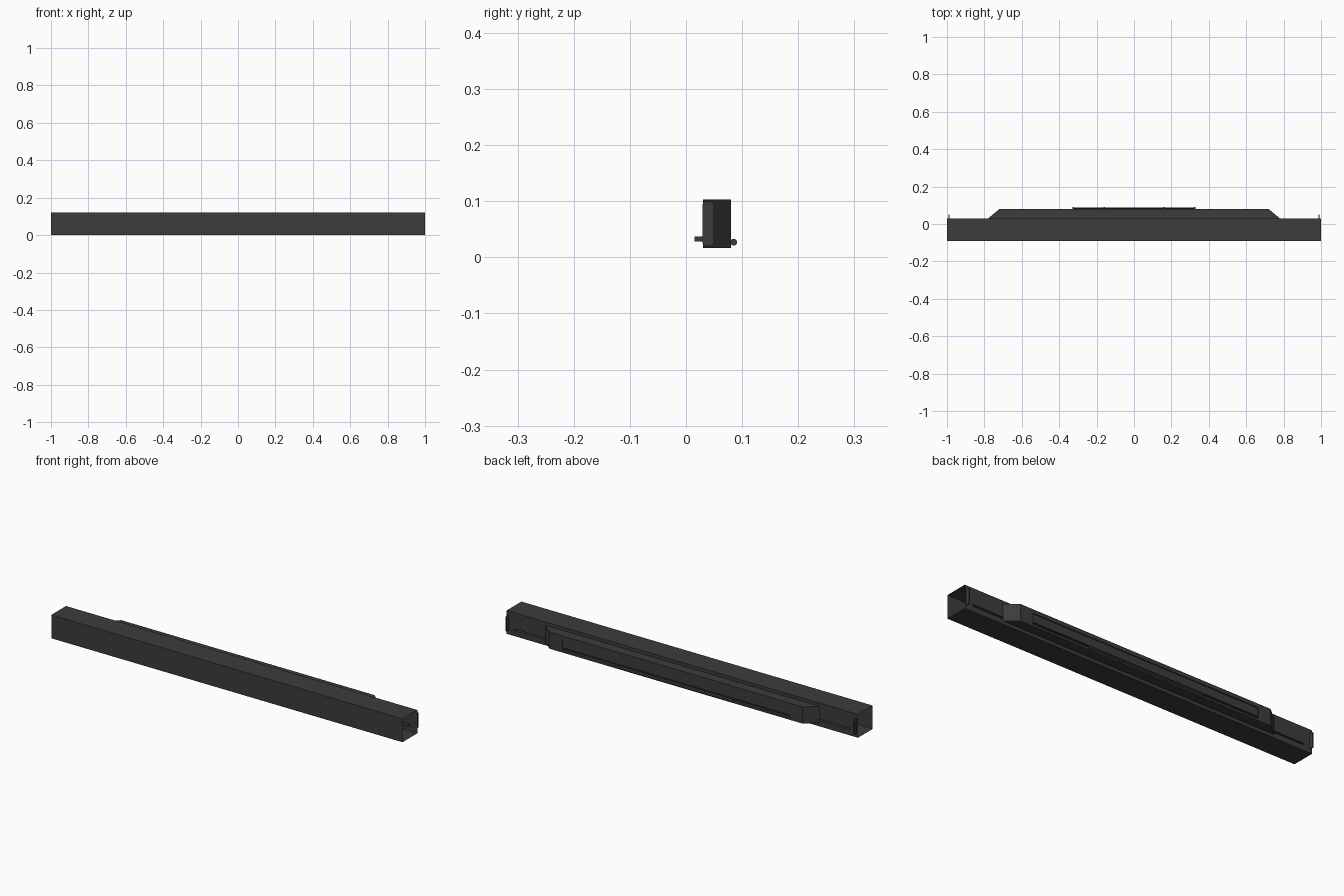
import bpy, bmesh, math

if "Cube" in bpy.data.objects:
    bpy.data.objects.remove(bpy.data.objects["Cube"])

dark = bpy.data.materials.new("dark_grey")
dark.diffuse_color = (0.045, 0.045, 0.045, 1)
dark.use_nodes = True
dark.node_tree.nodes["Principled BSDF"].inputs["Base Color"].default_value = dark.diffuse_color


def finish(name, bm):
    me = bpy.data.meshes.new(name)
    bm.to_mesh(me)
    bm.free()
    ob = bpy.data.objects.new(name, me)
    bpy.context.collection.objects.link(ob)
    me.materials.append(dark)
    return ob


def sheet(bm, *pts):
    bm.faces.new([bm.verts.new(p) for p in pts])


def prism(name, outline, place, low, high):
    """Solid from a 2D outline; place(u, v, w) maps it into space."""
    bm = bmesh.new()
    a = [bm.verts.new(place(u, v, low)) for u, v in outline]
    b = [bm.verts.new(place(u, v, high)) for u, v in outline]
    bm.faces.new(a[::-1])
    bm.faces.new(b)
    for i in range(len(a)):
        j = (i + 1) % len(a)
        bm.faces.new((a[i], a[j], b[j], b[i]))
    bmesh.ops.recalc_face_normals(bm, faces=bm.faces)
    return finish(name, bm)


def rounded(u0, u1, v0, v1, r, n=4):
    pts = []
    for k, (cu, cv) in enumerate(((u1 - r, v1 - r), (u0 + r, v1 - r), (u0 + r, v0 + r), (u1 - r, v0 + r))):
        for i in range(n + 1):
            t = math.pi / 2 * (k + i / n)
            pts.append((cu + r * math.cos(t), cv + r * math.sin(t)))
    return pts


def carve(target, outline, y0, y1):
    cutter = prism("cutter", outline, lambda u, v, w: (u, w, v), y0, y1)
    cutter.hide_render = True
    m = target.modifiers.new("cut", "BOOLEAN")
    m.operation, m.object, m.solver = "DIFFERENCE", cutter, "EXACT"
    bpy.context.view_layer.objects.active = target
    bpy.ops.object.modifier_apply(modifier=m.name)
    bpy.data.objects.remove(cutter)


F, B, H = -0.09, 0.03, 0.12

# Open-ended housing: front, top and bottom sheets
bm = bmesh.new()
sheet(bm, (-1, F, 0), (1, F, 0), (1, F, H), (-1, F, H))
sheet(bm, (-1, F, H), (1, F, H), (1, B, H), (-1, B, H))
sheet(bm, (-1, B, 0), (1, B, 0), (1, F, 0), (-1, F, 0))
bmesh.ops.remove_doubles(bm, verts=bm.verts, dist=1e-5)
finish("housing_shell", bm)

# Back sheet with a long recessed slot near its lower edge
bm = bmesh.new()
sx, z0, z1, d = 0.955, 0.028, 0.037, 0.015
outer = [(1, 0), (-1, 0), (-1, H), (1, H)]
slot = [(sx, z0), (-sx, z0), (-sx, z1), (sx, z1)]
for i in range(4):
    j = (i + 1) % 4
    (ax, az), (bx, bz) = outer[i], outer[j]
    (cx, cz), (ex, ez) = slot[j], slot[i]
    sheet(bm, (ax, B, az), (bx, B, bz), (cx, B, cz), (ex, B, ez))
    sheet(bm, (ex, B, ez), (cx, B, cz), (cx, B - d, cz), (ex, B - d, ez))
sheet(bm, *[(x, B - d, z) for x, z in slot])
bmesh.ops.remove_doubles(bm, verts=bm.verts, dist=1e-5)
finish("back_panel", bm)

# Rear bulge with sloped ends, shallow panel recess and slot
bulge = prism("rear_bulge", [(-0.78, 0.03), (0.78, 0.03), (0.72, 0.08), (-0.72, 0.08)],
              lambda u, v, w: (u, v, w), 0.017, 0.103)
carve(bulge, rounded(-0.65, 0.65, 0.04, 0.083, 0.008), 0.075, 0.1)
carve(bulge, rounded(-0.65, 0.65, z0, z1, 0.004), 0.066, 0.1)

# Thin rounded end lips
for s, side in ((-1, "left"), (1, "right")):
    prism(side + "_end_lip", rounded(0.029, 0.05, 0.02, 0.1, 0.008),
          lambda u, v, w: (s * w, u, v), 0.986, 0.993)

# Rear rod with collars
def cylinder_x(name, x, length, r):
    pts = [(0.085 + r * math.cos(k * math.tau / 16), 0.027 + r * math.sin(k * math.tau / 16)) for k in range(16)]
    ob = prism(name, pts, lambda u, v, w: (w, u, v), x - length / 2, x + length / 2)
    bpy.context.view_layer.objects.active = ob
    ob.select_set(True)
    bpy.ops.object.shade_smooth_by_angle()
    ob.select_set(False)


cylinder_x("rear_rod", 0, 0.655, 0.0045)
for x in (-0.325, -0.16, 0.16, 0.325):
    cylinder_x("rod_collar", x, 0.008, 0.006)
